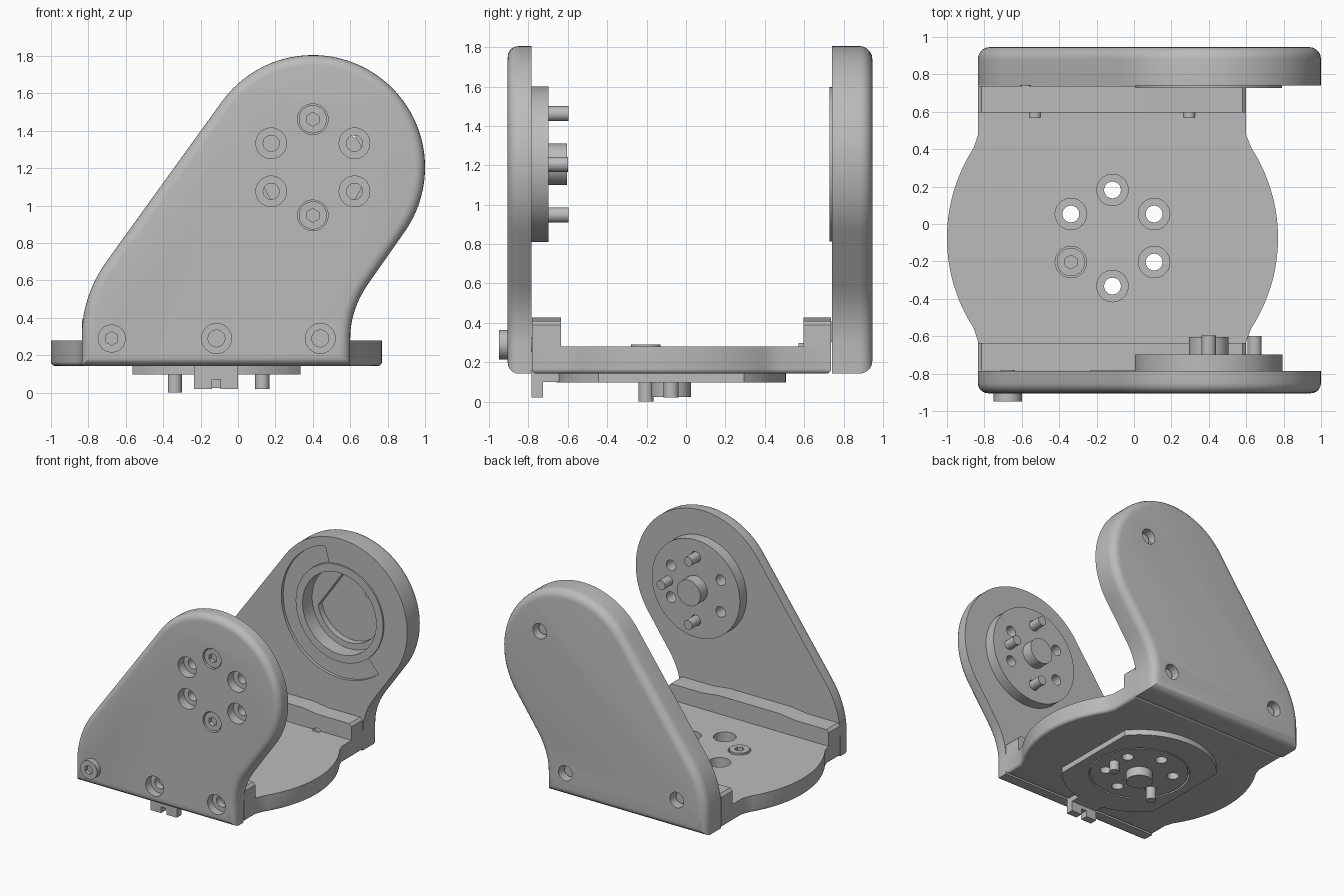
import bpy, bmesh, math
from math import sin, cos, radians
from mathutils import Matrix, Vector

cube = bpy.data.objects.get("Cube")
if cube:
    bpy.data.objects.remove(cube, do_unlink=True)

grey = bpy.data.materials.new("plain grey")
grey.use_nodes = True
grey.diffuse_color = (0.5, 0.5, 0.5, 1)
grey.node_tree.nodes["Principled BSDF"].inputs["Base Color"].default_value = (0.5, 0.5, 0.5, 1)


def finish(name, bm):
    bmesh.ops.recalc_face_normals(bm, faces=bm.faces)
    mesh = bpy.data.meshes.new(name)
    bm.to_mesh(mesh)
    bm.free()
    mesh.materials.append(grey)
    obj = bpy.data.objects.new(name, mesh)
    bpy.context.collection.objects.link(obj)
    return obj


def place(u, v, w, axis):
    return (u, w, v) if axis == "y" else (u, v, w)


def prism(name, outline, a, b, axis, round_at=None, radius=0.05):
    """Extrude an outline from a to b, optionally rounding the rim at one end."""
    bm = bmesh.new()
    low = [bm.verts.new(place(u, v, a, axis)) for u, v in outline]
    high = [bm.verts.new(place(u, v, b, axis)) for u, v in outline]
    bm.faces.new(low)
    bm.faces.new(high)
    for i in range(len(low)):
        j = (i + 1) % len(low)
        bm.faces.new((low[i], low[j], high[j], high[i]))
    bmesh.ops.recalc_face_normals(bm, faces=bm.faces)
    if round_at is not None:
        k = 1 if axis == "y" else 2
        rim = [e for e in bm.edges if all(abs(v.co[k] - round_at) < 1e-5 for v in e.verts)]
        bmesh.ops.bevel(bm, geom=rim, offset=radius, segments=5, profile=0.5,
                        affect="EDGES", clamp_overlap=False)
    return finish(name, bm)


def cyl(name, u, v, r, a, b, axis, sides=40):
    turn = 2 * math.pi / sides
    ring = [(u + r * sin(i * turn), v + r * cos(i * turn)) for i in range(sides)]
    return prism(name, ring, a, b, axis)


def cut(target, cutter, keep=False):
    cutter.hide_render = True
    bpy.context.view_layer.objects.active = target
    mod = target.modifiers.new("cut", "BOOLEAN")
    mod.operation, mod.solver, mod.object = "DIFFERENCE", "EXACT", cutter
    bpy.ops.object.modifier_apply(modifier=mod.name)
    if not keep:
        bpy.data.objects.remove(cutter, do_unlink=True)


def arc(cx, cy, r, start, end, steps):
    return [(cx + r * cos(radians(start + (end - start) * i / steps)),
             cy + r * sin(radians(start + (end - start) * i / steps))) for i in range(steps + 1)]


def bend(p, q, r, steps=10):
    p, q, r = Vector(p), Vector(q), Vector(r)
    out = []
    for i in range(steps + 1):
        t = i / steps
        out.append(tuple(p * (1 - t) ** 2 + q * 2 * t * (1 - t) + r * t * t))
    return out


def screw(name, u, v, head, under, tip, axis):
    """Socket-head screw, head face at one end and shank tip at the other."""
    cap = cyl(name + "_head", u, v, 0.075, head, under, axis)
    step = 0.03 if under > head else -0.03
    cut(cap, cyl("socket", u, v, 0.037, head - step, head + step, axis, 6))
    cyl(name + "_shank", u, v, 0.038, under, tip, axis, 24)


# Shared positions
PX, PZ = 0.4, 1.205
BX, BY = -0.115, -0.075
LEFT, RIGHT, BOTTOM = -0.835, 0.6, 0.142
HEX = [30 + 60 * i for i in range(6)]


def around(cx, cy, angle, r=0.257):
    return cx + r * cos(radians(angle)), cy + r * sin(radians(angle))


# Side plates
side = (arc(PX, PZ, 0.6, -35, 144, 60)
        + bend((-0.7, 0.706), (LEFT, 0.519), (LEFT, 0.3))
        + [(LEFT, BOTTOM), (RIGHT, BOTTOM)]
        + bend((RIGHT, 0.29), (RIGHT, 0.446), (0.70, 0.588)))
front_plate = prism("front_plate", side, -0.905, -0.785, "y", -0.905, 0.055)
rear_plate = prism("rear_plate", side, 0.741, 0.946, "y", 0.946, 0.065)

# Front plate: drive disc, hub, bolt circle
drive_disc = cyl("drive_disc", PX, PZ, 0.395, -0.787, -0.697, "y", 72)
cyl("drive_hub", PX, PZ, 0.105, -0.70, -0.605, "y")
cyl("drive_pin", PX + 0.245, PZ, 0.038, -0.70, -0.598, "y", 24)
for angle in HEX:
    u, v = around(PX, PZ, angle)
    cut(front_plate, cyl("bore", u, v, 0.082, -1, -0.83, "y"))
    hole = cyl("hole", u, v, 0.043, -1, -0.6, "y", 24)
    cut(front_plate, hole, True)
    cut(drive_disc, hole)
    if angle in (90, 270):
        screw("drive_screw", u, v, -0.895, -0.83, -0.597, "y")

# Front plate: fixing screws along the bottom
for x in (BX, 0.44):
    cut(front_plate, cyl("bore", x, 0.29, 0.08, -1, -0.84, "y"))
    cut(front_plate, cyl("hole", x, 0.29, 0.045, -1, -0.7, "y", 24))
screw("corner_screw", -0.675, 0.29, -0.95, -0.85, -0.75, "y")

# Rear plate: shallow curved recess, bearing pocket and ring
sector = [(PX, PZ)] + arc(PX, PZ, 0.53, 105, 310, 50)
cut(rear_plate, prism("recess", sector, 0.7, 0.765, "y"))
cut(rear_plate, cyl("pocket", PX, PZ, 0.34, 0.7, 0.85, "y", 72))
cut(rear_plate, prism("flat_pocket", arc(PX, PZ, 0.28, 190, 460, 50), 0.7, 0.9, "y"))
ring = cyl("bearing_ring", PX, PZ, 0.392, 0.728, 0.855, "y", 72)
cut(ring, cyl("ring_hole", PX, PZ, 0.33, 0.7, 0.9, "y", 72))

# Rear plate: recessed fixing screws
for x, z in ((0.65, 1.42), (0.42, 0.33), (-0.58, 0.38)):
    cut(rear_plate, cyl("bore", x, z, 0.062, 0.86, 1, "y"))
    cyl("rear_screw_head", x, z, 0.045, 0.85, 0.895, "y", 24)
    cyl("rear_screw_tip", x, z, 0.03, 0.738, 0.76, "y", 16)

# Base floor: rectangle merged with a disc
Y0, Y1 = -0.782, 0.737
floor_outline = ([(RIGHT, Y0), (RIGHT, BY - 0.55)] + arc(BX, BY, 0.885, -33, 33, 30)
                 + [(RIGHT, BY + 0.55), (RIGHT, Y1), (LEFT, Y1), (LEFT, BY + 0.55)]
                 + arc(BX, BY, 0.885, 147, 213, 30) + [(LEFT, BY - 0.55), (LEFT, Y0)])
base_floor = prism("base_floor", floor_outline, BOTTOM, 0.28, "z", BOTTOM, 0.025)

# Base walls with a low raised middle
wall = [(LEFT, 0.2), (RIGHT, 0.2), (RIGHT, 0.39), (RIGHT - 0.02, 0.41), (0.3, 0.41),
        (0.16, 0.428), (-0.4, 0.428), (-0.54, 0.41), (LEFT + 0.02, 0.41), (LEFT, 0.39)]
prism("base_wall_front", wall, Y0, -0.635, "y")
prism("base_wall_rear", wall, 0.597, Y1, "y")
for x in (-0.53, 0.295):
    cyl("wall_peg", x, 0.265, 0.034, 0.57, 0.62, "y", 20)

# Underside plate with straight sides, and its locating clip
half = math.degrees(math.acos(0.45 / 0.582))
under = arc(BX, BY, 0.582, half, 180 - half, 24) + arc(BX, BY, 0.582, 180 + half, 360 - half, 24)
under_plate = prism("under_plate", under, 0.097, 0.15, "z")
cut(under_plate, cyl("disc_hole", BX, BY, 0.38, 0, 0.2, "z", 72))
prism("clip_arm", [(-0.235, -0.785), (0, -0.785), (0, -0.6), (-0.235, -0.6)], 0.1, 0.16, "z")
clip = [(-0.235, 0.02), (-0.14, 0.02), (-0.14, 0.07), (-0.093, 0.07), (-0.093, 0.02),
        (0, 0.02), (0, 0.15), (-0.235, 0.15)]
prism("clip", clip, -0.785, -0.725, "y")

# Base drive disc, hub, bolt circle
base_disc = cyl("base_disc", BX, BY, 0.368, 0.099, 0.15, "z", 72)
cyl("base_hub", BX, BY, 0.1, 0.025, 0.11, "z")
cyl("base_pin", BX + 0.245, BY, 0.038, 0.02, 0.11, "z", 24)
for angle in HEX:
    u, v = around(BX, BY, angle)
    cut(base_floor, cyl("bore", u, v, 0.084, 0.2, 0.4, "z"))
    hole = cyl("hole", u, v, 0.045, 0, 0.4, "z", 24)
    cut(base_floor, hole, True)
    cut(base_disc, hole)
    if angle == 210:
        screw("base_screw", u, v, 0.291, 0.2, 0, "z")

# Smooth curved faces, keeping edges crisp
for obj in list(bpy.context.scene.objects):
    if obj.type == "MESH" and obj.data.materials and obj.data.materials[0] == grey:
        bpy.ops.object.select_all(action="DESELECT")
        obj.select_set(True)
        bpy.context.view_layer.objects.active = obj
        bpy.ops.object.shade_smooth_by_angle(angle=radians(30))
